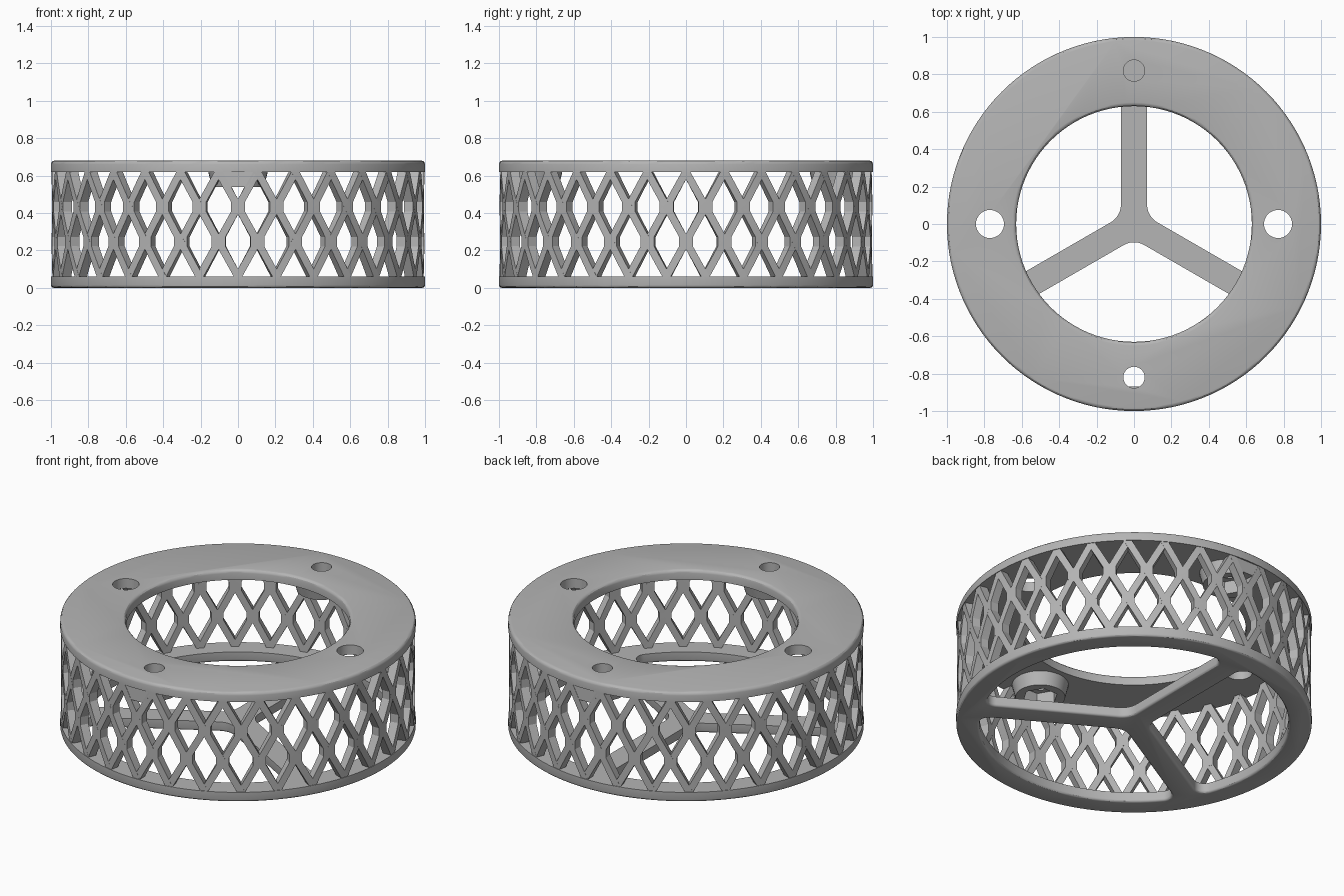
import bpy, bmesh, math
from math import sin, cos, pi, asin, radians

if "Cube" in bpy.data.objects:
    bpy.data.objects.remove(bpy.data.objects["Cube"])

TOP, PLATE = 0.68, 0.06
R_HOLE, R_BASE = 0.63, 0.87

grey = bpy.data.materials.new("light_grey")
grey.use_nodes = True
grey.diffuse_color = (0.46, 0.46, 0.46, 1)
grey.node_tree.nodes["Principled BSDF"].inputs["Base Color"].default_value = (0.46, 0.46, 0.46, 1)


def make_object(name, bm):
    bmesh.ops.recalc_face_normals(bm, faces=bm.faces)
    mesh = bpy.data.meshes.new(name)
    bm.to_mesh(mesh)
    bm.free()
    mesh.materials.append(grey)
    ob = bpy.data.objects.new(name, mesh)
    bpy.context.collection.objects.link(ob)
    return ob


def prism(name, outline, z0, z1, taper=None):
    """Extrude an outline from z0 to z1; taper gives a second outline at z1."""
    bm = bmesh.new()
    low = [bm.verts.new((x, y, z0)) for x, y in outline]
    high = [bm.verts.new((x, y, z1)) for x, y in taper or outline]
    n = len(low)
    bm.faces.new(low)
    bm.faces.new(high)
    for i in range(n):
        j = (i + 1) % n
        bm.faces.new((low[i], low[j], high[j], high[i]))
    return make_object(name, bm)


def arc(cx, cy, r, a, b, n):
    return [(cx + r * cos(a + (b - a) * i / n), cy + r * sin(a + (b - a) * i / n))
            for i in range(n + 1)]


def circle(r, n, cx=0, cy=0):
    return arc(cx, cy, r, 0, 2 * pi, n)[:-1]


def cut(ob, cutter):
    mod = ob.modifiers.new("cut", "BOOLEAN")
    mod.operation = "DIFFERENCE"
    mod.solver = "EXACT"
    mod.object = cutter
    activate(ob)
    bpy.ops.object.modifier_apply(modifier=mod.name)
    bpy.data.objects.remove(cutter)


def activate(ob):
    bpy.ops.object.select_all(action="DESELECT")
    ob.select_set(True)
    bpy.context.view_layer.objects.active = ob


def round_rim(ob, z, width):
    """Round the sharp edges lying in the plane z."""
    bm = bmesh.new()
    bm.from_mesh(ob.data)
    rim = [e for e in bm.edges if all(abs(v.co.z - z) < 1e-4 for v in e.verts)
           and len(e.link_faces) == 2 and e.calc_face_angle() > 0.7]
    bmesh.ops.bevel(bm, geom=rim, offset=width, segments=3, profile=0.5, affect="EDGES")
    bm.to_mesh(ob.data)
    bm.free()


def smooth(ob):
    activate(ob)
    bpy.ops.object.shade_smooth_by_angle(angle=radians(30))


# Top plate: wide ring with four mounting holes
top = prism("top_plate", circle(1, 120), TOP - PLATE, TOP)
cut(top, prism("cutter", circle(R_HOLE, 96), TOP - 0.2, TOP + 0.1))
round_rim(top, TOP, 0.02)
for x, y, r in ((0.77, 0, 0.075), (-0.77, 0, 0.075), (0, 0.82, 0.057), (0, -0.82, 0.057)):
    cut(top, prism("cutter", circle(r, 32, x, y), TOP - 0.2, TOP + 0.1))
smooth(top)


# Base: disc with three rounded openings, leaving a rim and three spokes
def opening(turn, half=0.07, r_in=0.11, r_out=0.06):
    d, ring = half + r_out, R_BASE - r_out
    edge = radians(60) - asin(d / ring)
    apex = (half + r_in) / sin(radians(60))
    pts = arc(apex, 0, r_in, radians(150), radians(210), 10)
    pts += arc(ring * cos(edge), -ring * sin(edge), r_out, radians(210), 2 * pi - edge, 10)
    pts += arc(0, 0, R_BASE, -edge, edge, 36)[1:-1]
    pts += arc(ring * cos(edge), ring * sin(edge), r_out, edge, radians(150), 10)
    return [(x * cos(turn) - y * sin(turn), x * sin(turn) + y * cos(turn)) for x, y in pts]


base = prism("base_spokes", circle(1, 120), 0, PLATE)
for k in range(3):
    cut(base, prism("cutter", opening(radians(30 + 120 * k)), -0.1, 0.2))
round_rim(base, 0, 0.014)
smooth(base)

# Bosses with hexagonal nut pockets under the two small holes
for name, y in (("back_boss", 0.82), ("front_boss", -0.82)):
    boss = prism(name, circle(0.14, 40, 0, y), 0.54, TOP - PLATE + 0.005,
                 circle(0.16, 40, 0, y))
    cut(boss, prism("cutter", circle(0.1, 6, 0, y), 0.5, TOP))
    smooth(boss)

# Lattice wall: crossing slanted strips bent round the cylinder
COUNT, LOW, HIGH = 30, PLATE, TOP - PLATE
R_IN, R_OUT = 0.945, 0.996
STEP = 2 * pi / COUNT
ROW = (HIGH - LOW) / 3
wall = bmesh.new()


def add_band(rows):
    """Add a solid band on the cylinder from rows of (z, start angle, end angle)."""
    rings = []
    for z, a, b in rows:
        rings.append([wall.verts.new((r * sin(t), -r * cos(t), z))
                      for r, t in ((R_OUT, a), (R_OUT, b), (R_IN, b), (R_IN, a))])
    wall.faces.new(rings[0])
    wall.faces.new(rings[-1])
    for p, q in zip(rings, rings[1:]):
        for i in range(4):
            j = (i + 1) % 4
            wall.faces.new((p[i], p[j], q[j], q[i]))


for k in range(COUNT):
    for side in (-1, 1):
        rows = []
        for i in range(9):
            t = -0.1 + 3.2 * i / 8
            a = STEP * (k + side * t / 2)
            rows.append((LOW + ROW * t, a - 0.023, a + 0.023))
        add_band(rows)
    # Filled corners where the strips cross
    for level in (1, 2):
        a, z = STEP * (k + level / 2), LOW + ROW * level
        add_band([(z - 0.027, a - 0.037, a + 0.037), (z + 0.027, a - 0.037, a + 0.037)])

# Wall infill in front of each boss
for a in (0, pi):
    add_band([(0.54, a - 0.055, a + 0.055), (HIGH + 0.01, a - 0.105, a + 0.105)])
smooth(make_object("lattice_wall", wall))
